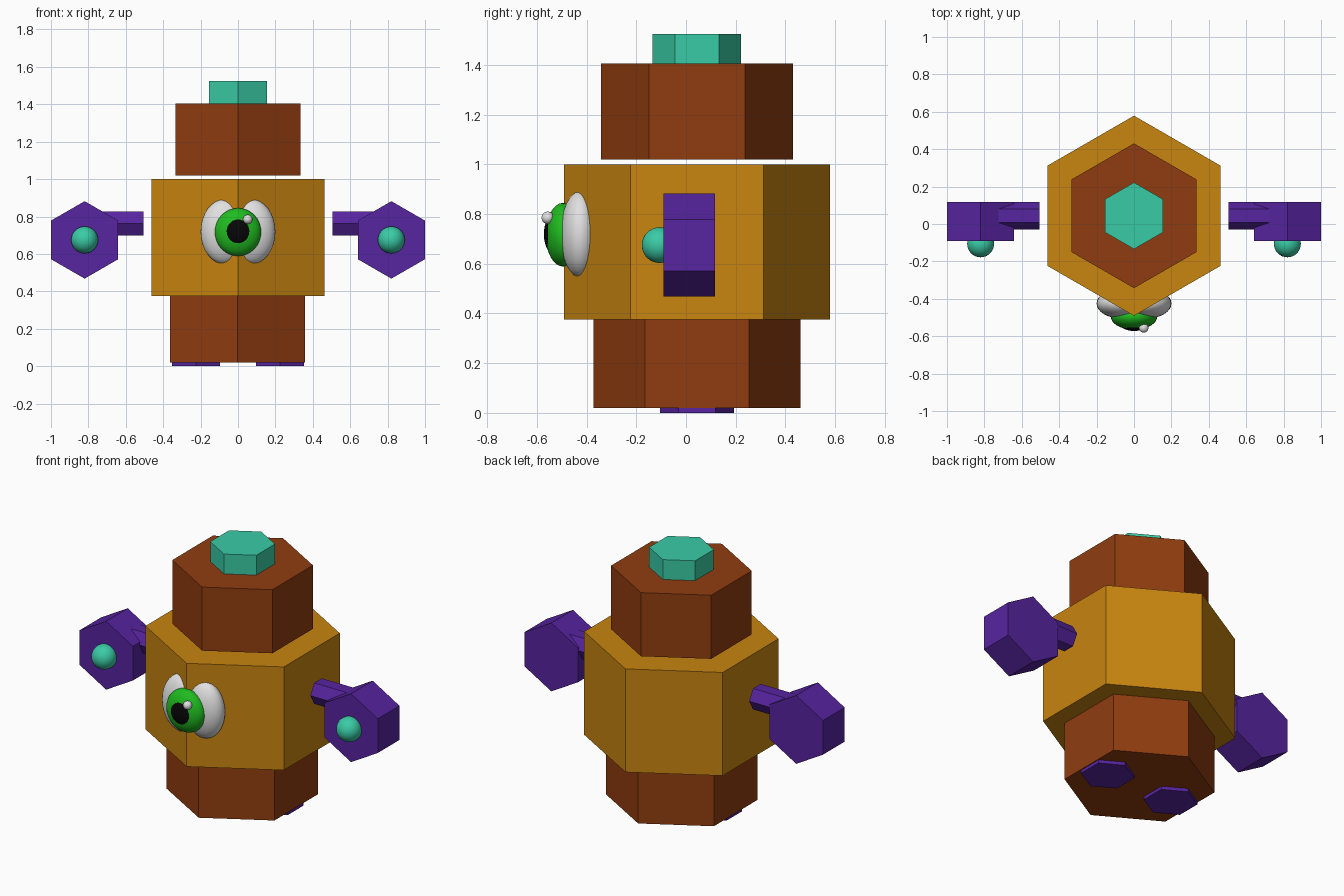
import bpy
import bmesh
from math import sin, cos, pi

default_cube = bpy.data.objects.get("Cube")
if default_cube:
    bpy.data.objects.remove(default_cube, do_unlink=True)


def material(name, color):
    mat = bpy.data.materials.new(name)
    mat.use_nodes = True
    mat.diffuse_color = (*color, 1)
    mat.node_tree.nodes["Principled BSDF"].inputs["Base Color"].default_value = (*color, 1)
    return mat


OCHRE = material("ochre", (0.58, 0.235, 0.005))
BROWN = material("brown", (0.28, 0.046, 0.005))
TEAL = material("teal", (0.042, 0.6, 0.38))
PURPLE = material("purple", (0.095, 0.018, 0.35))
WHITE = material("white", (0.75, 0.75, 0.75))
GREEN = material("green", (0.014, 0.5, 0.014))
BLACK = material("black", (0.002, 0.002, 0.002))

# Maps (flat side, pointed side, length) coordinates for each prism axis
AXES = {
    "x": lambda u, v, w: (w, v, u),
    "y": lambda u, v, w: (u, w, v),
    "z": lambda u, v, w: (u, v, w),
}


def add_object(name, bm, mat, location=(0, 0, 0)):
    mesh = bpy.data.meshes.new(name)
    bmesh.ops.recalc_face_normals(bm, faces=bm.faces)
    bm.to_mesh(mesh)
    bm.free()
    mesh.materials.append(mat)
    obj = bpy.data.objects.new(name, mesh)
    obj.location = location
    bpy.context.collection.objects.link(obj)
    return obj


def hex_prism(name, mat, axis, u, v, radius, start, end):
    """Six-sided prism along an axis, from start to end."""
    bm = bmesh.new()
    rings = []
    for w in (start, end):
        rings.append([bm.verts.new(AXES[axis](u + radius * sin(i * pi / 3),
                                              v + radius * cos(i * pi / 3), w))
                      for i in range(6)])
    for ring in rings:
        bm.faces.new(ring)
    for i in range(6):
        j = (i + 1) % 6
        bm.faces.new((rings[0][i], rings[0][j], rings[1][j], rings[1][i]))
    return add_object(name, bm, mat)


def ellipsoid(name, mat, location, radii):
    bm = bmesh.new()
    bmesh.ops.create_uvsphere(bm, u_segments=32, v_segments=16, radius=1)
    bmesh.ops.scale(bm, vec=radii, verts=bm.verts)
    for face in bm.faces:
        face.smooth = True
    return add_object(name, bm, mat, location)


# Stacked torso
MID = 0.044
hex_prism("lower_body", BROWN, "z", -0.002, MID, 0.417, 0.02, 0.376)
hex_prism("body", OCHRE, "z", 0, MID, 0.535, 0.375, 1.0)
hex_prism("head", BROWN, "z", 0, MID, 0.387, 1.02, 1.405)
hex_prism("hat", TEAL, "z", 0, MID, 0.178, 1.404, 1.525)

# Paired feet, arms, hands and eye whites
for side, s in (("left", 1), ("right", -1)):
    hex_prism(f"{side}_foot", PURPLE, "z", s * 0.225, MID, 0.149, 0, 0.03)
    hex_prism(f"{side}_arm", PURPLE, "x", 0.763, MID, 0.073, s * 0.505, s * 0.78)
    hex_prism(f"{side}_hand", PURPLE, "y", s * 0.82, 0.675, 0.207, -0.09, 0.117)
    ellipsoid(f"{side}_hand_knob", TEAL, (s * 0.82, -0.106, 0.675), (0.072, 0.072, 0.072))
    ellipsoid(f"{side}_eye_white", WHITE, (s * 0.07, -0.425, 0.719), (0.13, 0.08, 0.174))

# Shared iris, pupil and highlight
ellipsoid("iris", GREEN, (0, -0.495, 0.717), (0.124, 0.07, 0.128))
ellipsoid("pupil", BLACK, (0, -0.53, 0.719), (0.077, 0.042, 0.08))
ellipsoid("eye_highlight", WHITE, (0.052, -0.556, 0.785), (0.025, 0.025, 0.025))
